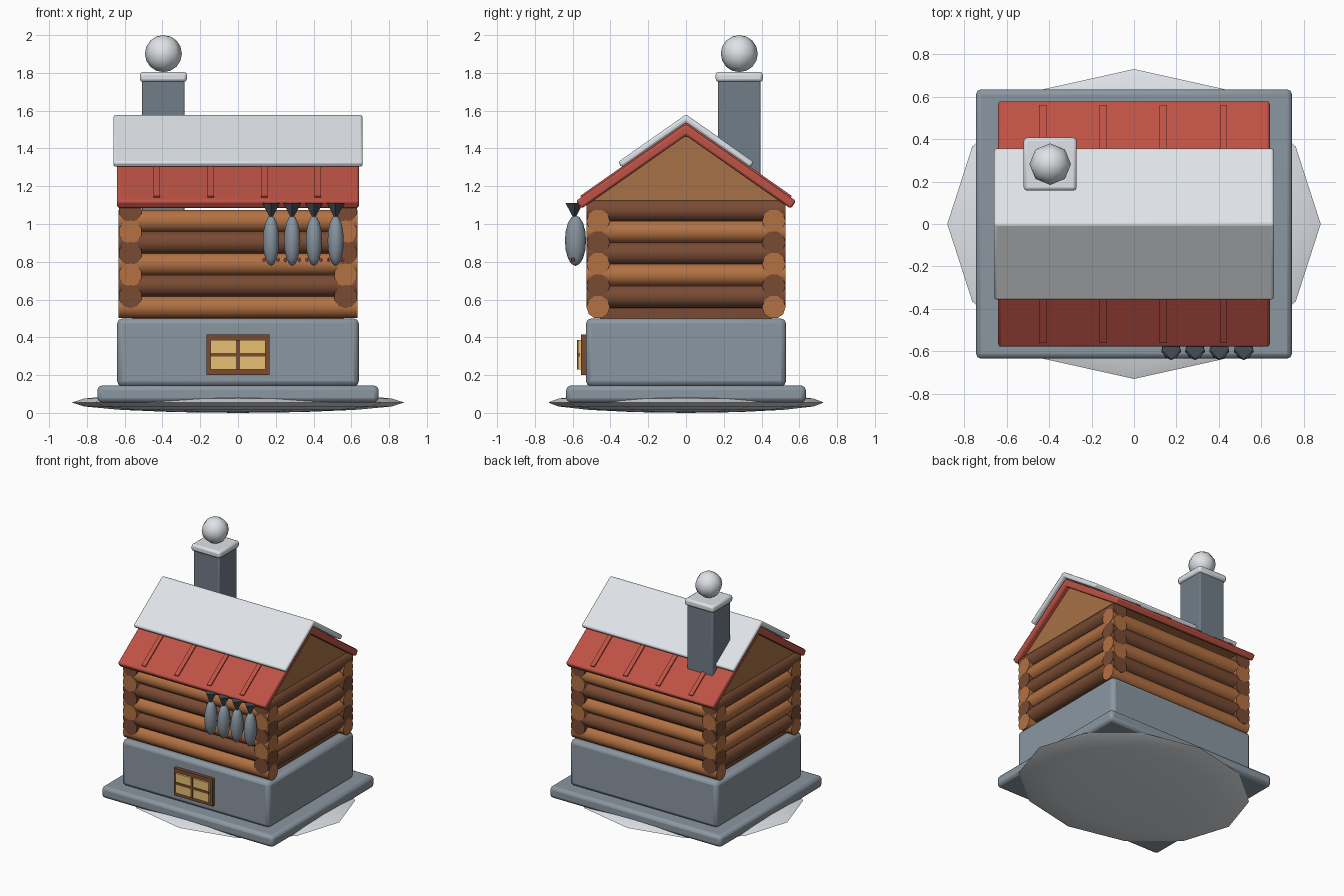
import bpy, bmesh, math
from mathutils import Matrix

if "Cube" in bpy.data.objects:
    bpy.data.objects.remove(bpy.data.objects["Cube"])


def mat(name, r, g, b):
    m = bpy.data.materials.new(name)
    m.diffuse_color = (r, g, b, 1)
    m.use_nodes = True
    m.node_tree.nodes["Principled BSDF"].inputs["Base Color"].default_value = m.diffuse_color
    return m


SNOW = mat("snow white", .82, .85, .89)
STONE = mat("stone grey", .26, .31, .36)
BRICK = mat("chimney grey", .165, .205, .25)
LIGHT = mat("light log", .45, .165, .055)
DARK = mat("dark log", .19, .07, .033)
BOARD = mat("gable board", .39, .165, .058)
RED = mat("roof red", .52, .085, .06)
GLOW = mat("window glow", .80, .53, .17)
FISH = mat("fish grey", .24, .29, .34)
FIN = mat("fin grey", .06, .075, .095)


def finish(name, bm, material, bevel=0):
    """Turn a bmesh into a named, coloured object."""
    bmesh.ops.recalc_face_normals(bm, faces=bm.faces)
    me = bpy.data.meshes.new(name)
    bm.to_mesh(me)
    bm.free()
    me.materials.append(material)
    ob = bpy.data.objects.new(name, me)
    bpy.context.collection.objects.link(ob)
    if bevel:
        b = ob.modifiers.new("bevel", 'BEVEL')
        b.width = bevel
        b.segments = 2
        b.limit_method = 'ANGLE'
    bpy.ops.object.select_all(action='DESELECT')
    ob.select_set(True)
    bpy.context.view_layer.objects.active = ob
    bpy.ops.object.shade_smooth_by_angle(angle=math.radians(50))
    return ob


def box(name, lo, hi, material, bevel=0):
    bm = bmesh.new()
    c = [(a + b) / 2 for a, b in zip(lo, hi)]
    s = [b - a for a, b in zip(lo, hi)]
    bmesh.ops.create_cube(bm, size=1, matrix=Matrix.Translation(c) @ Matrix.Diagonal((*s, 1)))
    return finish(name, bm, material, bevel)


def ball(name, c, r, material, seg, rings):
    bm = bmesh.new()
    bmesh.ops.create_uvsphere(bm, u_segments=seg, v_segments=rings, radius=1,
                              matrix=Matrix.Translation(c) @ Matrix.Diagonal((*r, 1)))
    return finish(name, bm, material)


def cone(name, matrix, r1, r2, depth, sides, material):
    bm = bmesh.new()
    bmesh.ops.create_cone(bm, cap_ends=True, segments=sides, radius1=r1, radius2=r2,
                          depth=depth, matrix=matrix)
    return finish(name, bm, material)


def extrude_x(name, profile, x0, x1, material, bevel=0):
    """Extrude a (y, z) profile along x."""
    bm = bmesh.new()
    f = bm.faces.new([bm.verts.new((x0, y, z)) for y, z in profile])
    new = bmesh.ops.extrude_face_region(bm, geom=[f])["geom"]
    bmesh.ops.translate(bm, vec=(x1 - x0, 0, 0),
                        verts=[v for v in new if isinstance(v, bmesh.types.BMVert)])
    return finish(name, bm, material, bevel)


PITCH = math.radians(35)


def chevron(name, apex, reach, thick, x0, x1, material, bevel=0):
    """Two sloping slabs joined at the ridge."""
    drop = apex - reach * math.tan(PITCH)
    iy, iz = reach - thick * math.sin(PITCH), drop - thick * math.cos(PITCH)
    profile = [(0, apex), (reach, drop), (iy, iz), (0, apex - thick / math.cos(PITCH)),
               (-iy, iz), (-reach, drop)]
    return extrude_x(name, profile, x0, x1, material, bevel)


# Ground snow and stone base
ball("snow_mound", (0, 0, .055), (.88, .73, .055), SNOW, 12, 8)
box("plinth", (-.745, -.635, .055), (.745, .635, .145), STONE, .025)
box("foundation", (-.64, -.53, .14), (.64, .53, .5), STONE, .028)

# Log walls: long and short logs interlock at half-height steps
box("wall_core", (-.56, -.455, .49), (.56, .455, 1.0), DARK)
STEP = .114
ALONG_X = Matrix.Rotation(math.pi / 2, 4, 'Y')
ALONG_Y = Matrix.Rotation(math.pi / 2, 4, 'X')
for i in range(5):
    for s in (-1, 1):
        cone("long_log", Matrix.Translation((0, s * .465, .56 + i * STEP)) @ ALONG_X,
             .062, .062, 1.264, 10, DARK if i % 2 else LIGHT)
        cone("short_log", Matrix.Translation((s * .57, 0, .616 + i * STEP)) @ ALONG_Y,
             .062, .062, 1.056, 10, LIGHT if i % 2 else DARK)

# Gable and roof
extrude_x("gable", [(-.53, 1.115), (.53, 1.115), (0, 1.475)], -.6, .6, BOARD)
chevron("roof", 1.53, .583, .05, -.64, .64, RED, .012)
for x in (-.43, -.145, .138, .422):
    chevron("roof_batten", 1.541, .56, .03, x - .017, x + .017, RED)
chevron("roof_snow", 1.58, .36, .036, -.66, .66, SNOW, .012)

# Chimney
CX, CY = -.395, .282
box("chimney", (CX - .112, CY - .112, 1.03), (CX + .112, CY + .112, 1.77), BRICK, .008)
box("chimney_snow_cap", (CX - .125, CY - .125, 1.752), (CX + .125, CY + .125, 1.805), SNOW, .016)
ball("chimney_snowball", (CX, CY, 1.902), (.098, .098, .098), SNOW, 8, 8)

# Window
WZ = .308
box("window_frame", (-.168, -.556, WZ - .107), (.168, -.52, WZ + .107), DARK)
box("window_pane", (-.145, -.571, WZ - .077), (.145, -.55, WZ + .077), GLOW)
box("window_bar_vertical", (-.01, -.576, WZ - .078), (.01, -.56, WZ + .078), DARK)
box("window_bar_horizontal", (-.146, -.576, WZ - .009), (.146, -.56, WZ + .009), DARK)

# Hanging fish
FY = -.585
for x in (.175, .287, .402, .517):
    ball("fish_body", (x, FY, .912), (.045, .056, .134), FISH, 10, 8)
    cone("fish_tail", Matrix.Translation((x, FY - .006, 1.072)), .006, .047, .08, 4, FIN)
    for s in (-1, 1):
        ball("fish_eye", (x + s * .037, FY - .014, .811), (.011, .011, .011), RED, 6, 4)
